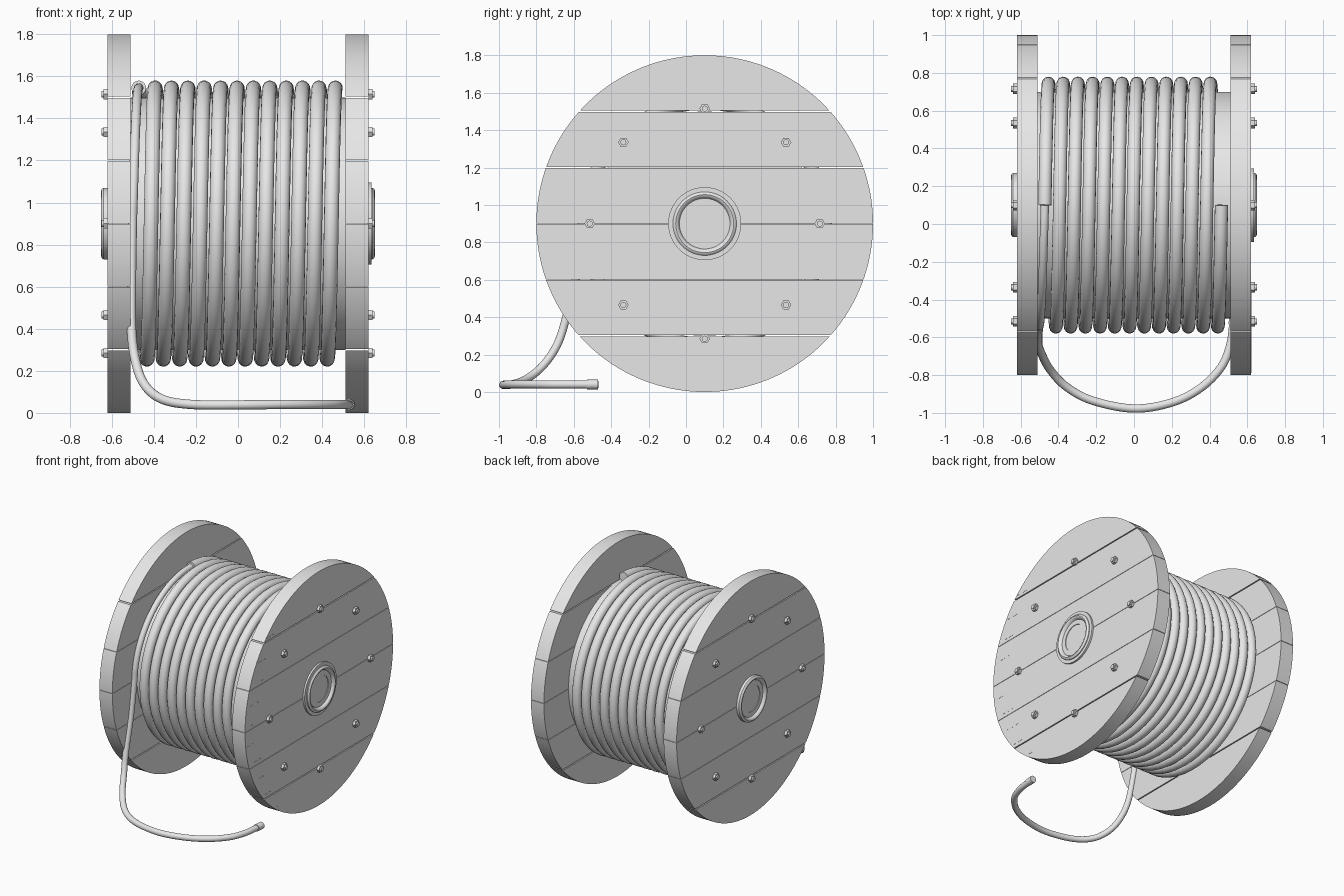
import bpy, bmesh
from math import sin, cos, asin, pi, radians, sqrt
from mathutils import Vector

cube = bpy.data.objects.get("Cube")
if cube:
    bpy.data.objects.remove(cube)

CY, CZ, R = 0.1, 0.9, 0.9            # axle position and flange radius
INNER, OUTER = 0.51, 0.62            # flange faces along x
COIL_R, TURNS = 0.645, 12

grey = bpy.data.materials.new("light_grey")
grey.use_nodes = True
grey.diffuse_color = (0.8, 0.8, 0.8, 1)
grey.node_tree.nodes["Principled BSDF"].inputs["Base Color"].default_value = (0.8, 0.8, 0.8, 1)


def finish(obj, angle=35):
    obj.data.materials.clear()
    obj.data.materials.append(grey)
    bpy.ops.object.select_all(action='DESELECT')
    obj.select_set(True)
    bpy.context.view_layer.objects.active = obj
    bpy.ops.object.shade_smooth_by_angle(angle=radians(angle))


def add_mesh(name, bm):
    bmesh.ops.remove_doubles(bm, verts=bm.verts, dist=1e-5)
    bmesh.ops.recalc_face_normals(bm, faces=bm.faces)
    mesh = bpy.data.meshes.new(name)
    bm.to_mesh(mesh)
    bm.free()
    obj = bpy.data.objects.new(name, mesh)
    bpy.context.collection.objects.link(obj)
    finish(obj)


def prism(bm, outline, x0, x1):
    """Extrude a (y, z) outline along x."""
    a = [bm.verts.new((x0, y, z)) for y, z in outline]
    b = [bm.verts.new((x1, y, z)) for y, z in outline]
    bm.faces.new(a)
    bm.faces.new(b[::-1])
    for i in range(len(a)):
        j = (i + 1) % len(a)
        bm.faces.new((a[i], b[i], b[j], a[j]))


def ngon(y, z, r, n):
    return [(y + r * cos(2 * pi * i / n), z + r * sin(2 * pi * i / n)) for i in range(n)]


def lathe(name, profile, side=1, n=64):
    """Spin (radius, x) points around the axle."""
    bm = bmesh.new()
    rings = [[bm.verts.new((side * x, y, z)) for y, z in ngon(CY, CZ, r, n)] for r, x in profile]
    for p, q in zip(rings, rings[1:]):
        for i in range(n):
            j = (i + 1) % n
            bm.faces.new((p[i], q[i], q[j], p[j]))
    bm.faces.new(rings[0])
    bm.faces.new(rings[-1])
    add_mesh(name, bm)


def tube(name, points, radius):
    curve = bpy.data.curves.new(name, 'CURVE')
    curve.dimensions = '3D'
    curve.bevel_depth = radius
    curve.bevel_resolution = 6
    curve.use_fill_caps = True
    spline = curve.splines.new('POLY')
    spline.points.add(len(points) - 1)
    for p, co in zip(spline.points, points):
        p.co = (*co, 1)
    obj = bpy.data.objects.new(name, curve)
    bpy.context.collection.objects.link(obj)
    bpy.ops.object.select_all(action='DESELECT')
    obj.select_set(True)
    bpy.context.view_layer.objects.active = obj
    bpy.ops.object.convert(target='MESH')
    finish(bpy.context.object, 45)


def wound(x, t):
    """Point on the winding; t turns from the top towards the front."""
    return Vector((x, CY - COIL_R * sin(2 * pi * t), CZ + COIL_R * cos(2 * pi * t)))


def smooth_path(pts, steps=8):
    """Catmull-Rom curve through the points."""
    out = []
    pts = [2 * pts[0] - pts[1]] + pts + [2 * pts[-1] - pts[-2]]
    for a, b, c, d in zip(pts, pts[1:], pts[2:], pts[3:]):
        for i in range(steps):
            t = i / steps
            out.append(0.5 * (2 * b + (c - a) * t + (2 * a - 5 * b + 4 * c - d) * t * t
                              + (3 * b - a - 3 * c + d) * t ** 3))
    return out + [pts[-2]]


# Round flanges made of six planks, with wider outer gaps
seams = [(0, 0), (0.3, 0.004), (0.6, 0.0015), (0.9, 0.0015), (1.2, 0.0015), (1.5, 0.004), (1.8, 0)]
for side, label in ((1, "left"), (-1, "right")):
    bm = bmesh.new()
    for (z0, g0), (z1, g1) in zip(seams, seams[1:]):
        a0, a1 = asin((z0 + g0 - CZ) / R), asin((z1 - g1 - CZ) / R)
        arc = [a0 + (a1 - a0) * i / 20 for i in range(21)]
        angles = arc + [pi - a for a in reversed(arc)]
        outline = [(CY + R * cos(a), CZ + R * sin(a)) for a in angles]
        if z0 == 0:
            outline.pop()
        if z1 == 1.8:
            outline.pop(20)
        prism(bm, outline, side * INNER, side * OUTER)
    add_mesh(label + "_flange_planks", bm)

    # Ring of eight hex bolts with short studs
    bm = bmesh.new()
    for k in range(8):
        y, z = CY + 0.615 * cos(k * pi / 4), CZ + 0.615 * sin(k * pi / 4)
        prism(bm, ngon(y, z, 0.028, 6), side * OUTER, side * (OUTER + 0.02))
        prism(bm, ngon(y, z, 0.016, 12), side * (OUTER + 0.019), side * (OUTER + 0.03))
    add_mesh(label + "_flange_bolts", bm)

    # Axle bushing with a raised rounded lip
    lathe(label + "_axle_bushing",
          [(0.17, 0.615), (0.17, 0.64), (0.164, 0.648), (0.155, 0.651), (0.146, 0.648),
           (0.14, 0.64), (0.135, 0.63), (0.1, 0.63), (0.1, 0.625)], side)

# Wide washer on the left side
lathe("left_axle_washer", [(0.195, 0.615), (0.195, 0.634), (0.165, 0.634), (0.165, 0.615)])

# Short grain marks near the front edge of the left flange
bm = bmesh.new()
marks = [-0.40, -0.53, -0.59, -0.64, -0.74, -0.75, -0.68, -0.64, -0.58, -0.48]
for k, y in enumerate(marks):
    z = 0.185 + 0.149 * k
    half = min(0.06, y - CY + sqrt(R * R - (z - CZ) ** 2) - 0.01)
    prism(bm, [(y - half, z), (y, z - 0.002), (y + half, z), (y, z + 0.002)], OUTER - 0.001, OUTER + 0.001)
add_mesh("grain_marks", bm)

# Drum
lathe("drum", [(0.6, -INNER), (0.6, INNER)])

# Wound cable
steps = TURNS * 56
tube("wound_cable", [wound(0.463 - 0.935 * i / steps, TURNS * i / steps) for i in range(steps + 1)], 0.035)

# Loose cable: over the drum, down to the floor and round in front
lead = [wound(-0.472 - 0.03 * i / 10, i / 40) for i in range(11)]
lead += [Vector(p) for p in (
    (-0.506, -0.58, 0.65), (-0.506, -0.64, 0.4), (-0.488, -0.69, 0.25), (-0.445, -0.77, 0.135),
    (-0.36, -0.86, 0.065), (-0.22, -0.935, 0.04), (0, -0.977, 0.038), (0.2, -0.945, 0.04),
    (0.35, -0.87, 0.04), (0.46, -0.76, 0.04), (0.51, -0.64, 0.04), (0.527, -0.52, 0.04))]
tube("loose_cable", smooth_path(lead), 0.022)
tube("cable_end_cap", [Vector((0.527, -0.53, 0.04)), Vector((0.53, -0.47, 0.04))], 0.026)
